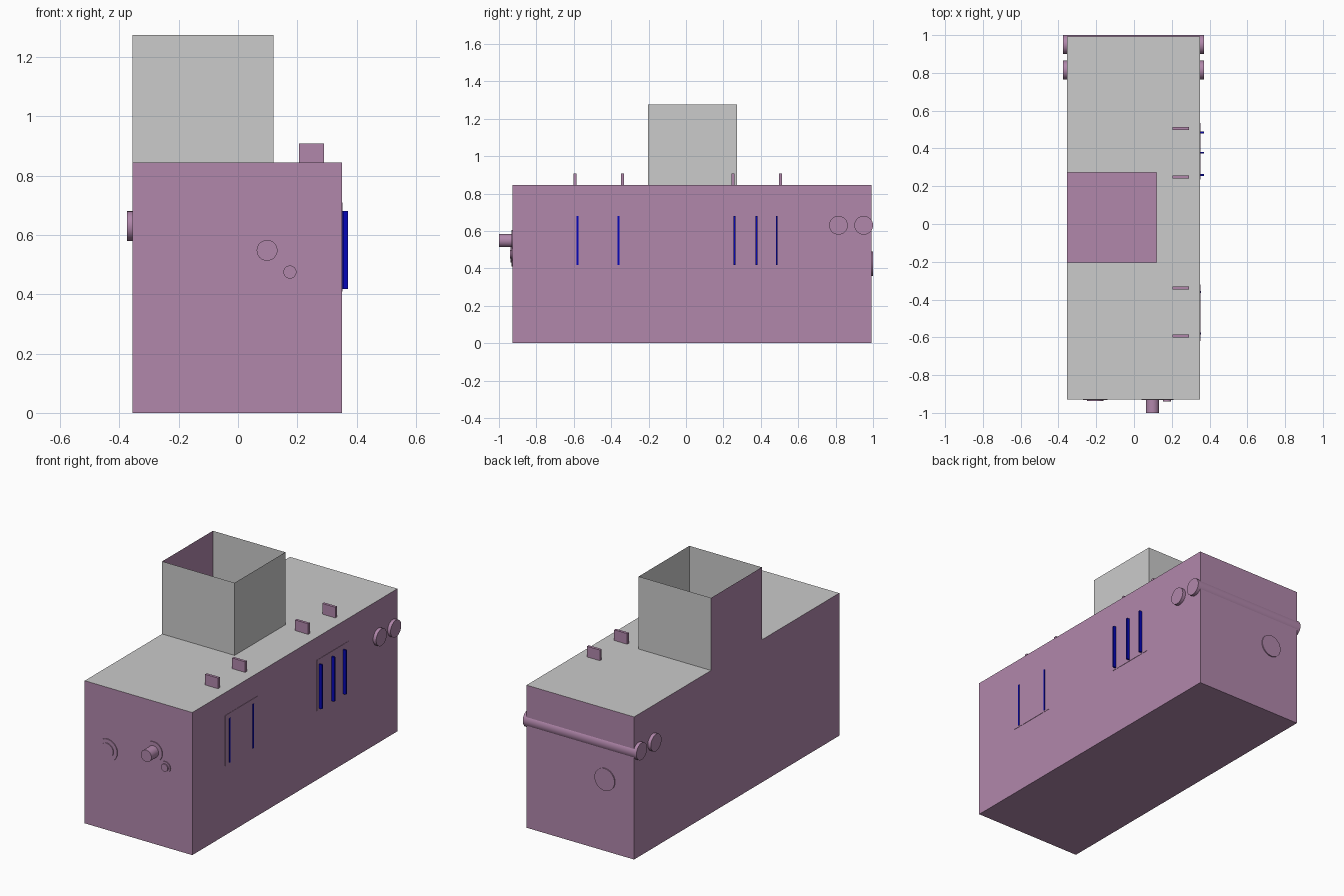
import bpy, bmesh
from mathutils import Matrix, Vector

if "Cube" in bpy.data.objects:
    bpy.data.objects.remove(bpy.data.objects["Cube"], do_unlink=True)


def material(name, rgb):
    lin = [(c / 255 / 12.92 if c < 11 else ((c / 255 + 0.055) / 1.055) ** 2.4) for c in rgb]
    m = bpy.data.materials.new(name)
    m.use_nodes = True
    m.diffuse_color = (*lin, 1)
    m.node_tree.nodes["Principled BSDF"].inputs["Base Color"].default_value = (*lin, 1)
    return m


MAUVE = material("mauve", (177, 135, 171))
GREY = material("light_grey", (203, 203, 203))
BLUE = material("deep_blue", (6, 6, 185))


def finish(bm, name, *mats):
    me = bpy.data.meshes.new(name)
    bm.to_mesh(me)
    bm.free()
    for m in mats:
        me.materials.append(m)
    ob = bpy.data.objects.new(name, me)
    bpy.context.scene.collection.objects.link(ob)
    return ob


def box(name, lo, hi, mat):
    lo, hi = Vector(lo), Vector(hi)
    bm = bmesh.new()
    bmesh.ops.create_cube(bm, size=1)
    bmesh.ops.scale(bm, vec=hi - lo, verts=bm.verts)
    bmesh.ops.translate(bm, vec=(lo + hi) / 2, verts=bm.verts)
    return finish(bm, name, mat)


def rod(name, start, end, radius, mat=MAUVE):
    start, end = Vector(start), Vector(end)
    axis = end - start
    bm = bmesh.new()
    bmesh.ops.create_cone(bm, cap_ends=True, segments=32, radius1=radius,
                          radius2=radius, depth=axis.length)
    turn = axis.to_track_quat("Z", "Y").to_matrix().to_4x4()
    bm.transform(Matrix.Translation((start + end) / 2) @ turn)
    for f in bm.faces:
        f.smooth = len(f.verts) == 4
    for e in bm.edges:
        e.smooth = all(len(f.verts) == 4 for f in e.link_faces)
    return finish(bm, name, mat)


# Hollow housing with an open square shaft flush with one side
X0, XS, X1 = -0.355, 0.12, 0.35
Y0, S0, S1, Y1 = -0.928, -0.203, 0.272, 0.993
TOP, SHAFT = 0.845, 1.275
bm = bmesh.new()


def face(points, mat_index):
    f = bm.faces.new([bm.verts.new(p) for p in points])
    f.material_index = mat_index


def wall(a, b, z0, z1, mat_index):
    face([(*a, z0), (*b, z0), (*b, z1), (*a, z1)], mat_index)


def flat(xa, xb, ya, yb, z, mat_index):
    face([(xa, ya, z), (xb, ya, z), (xb, yb, z), (xa, yb, z)], mat_index)


flat(X0, X1, Y0, Y1, 0, 0)
wall((X0, Y0), (X1, Y0), 0, TOP, 0)
wall((X1, Y0), (X1, Y1), 0, TOP, 0)
wall((X1, Y1), (X0, Y1), 0, TOP, 0)
wall((X0, Y1), (X0, Y0), 0, TOP, 0)
flat(X0, X1, Y0, S0, TOP, 1)
flat(XS, X1, S0, S1, TOP, 1)
flat(X0, X1, S1, Y1, TOP, 1)
wall((X0, S0), (XS, S0), TOP, SHAFT, 1)
wall((XS, S0), (XS, S1), TOP, SHAFT, 1)
wall((XS, S1), (X0, S1), TOP, SHAFT, 1)
wall((X0, S1), (X0, S0), TOP, SHAFT, 0)
bmesh.ops.remove_doubles(bm, verts=bm.verts, dist=0.0001)
for f in bm.faces:  # roof faces upward, floor faces downward
    if abs(f.normal.z) > 0.5 and (f.normal.z > 0) != (f.calc_center_median().z > 0.1):
        f.normal_flip()
finish(bm, "housing", MAUVE, GREY)

# Lifting tabs on the roof
for i, y in enumerate((-0.593, -0.34, 0.25, 0.505)):
    box(f"roof_tab_{i + 1}", (0.205, y - 0.008, TOP), (0.29, y + 0.008, 0.908), MAUVE)

# Cross pipes near the back
for name, y in (("inner", 0.815), ("outer", 0.95)):
    rod(f"cross_pipe_{name}", (-0.375, y, 0.63), (0.37, y, 0.63), 0.05)

# Front ports, each with a thin flange
for name, x, z, r, flange, reach in (("left_port", 0.175, 0.475, 0.022, 0.034, 0.012),
                                     ("centre_port", 0.098, 0.548, 0.035, 0.058, 0.072),
                                     ("right_port", -0.205, 0.475, 0.043, 0.066, 0.01)):
    rod(name + "_flange", (x, Y0 + 0.01, z), (x, Y0 - 0.005, z), flange)
    rod(name, (x, Y0 + 0.01, z), (x, Y0 - reach, z), r)

# Round cover on the back
rod("back_cover", (-0.165, Y1 - 0.01, 0.425), (-0.165, Y1 + 0.006, 0.425), 0.066)

# Side panels with upright blue fins
for name, ya, yb, fins, reach in (("front", -0.62, -0.32, (-0.58, -0.36), 0.005),
                                  ("rear", 0.235, 0.535, (0.26, 0.377, 0.485), 0.021)):
    box(name + "_side_panel", (X1 - 0.005, ya, 0.41), (X1 + 0.002, yb, 0.71), MAUVE)
    for i, y in enumerate(fins):
        box(f"{name}_fin_{i + 1}", (X1 - 0.005, y - 0.005, 0.418),
            (X1 + reach, y + 0.005, 0.68), BLUE)
